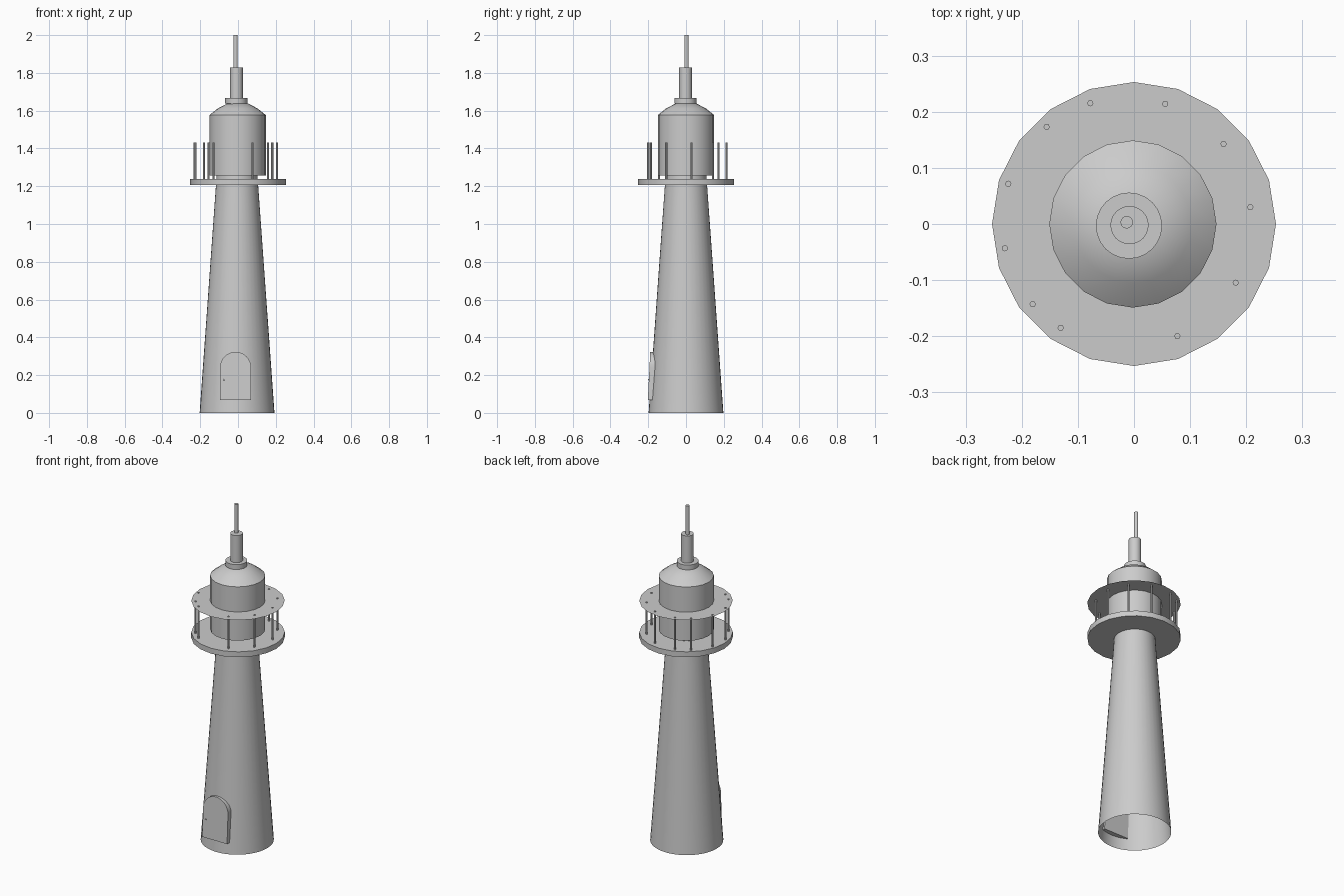
import bpy, bmesh, math

if "Cube" in bpy.data.objects:
    bpy.data.objects.remove(bpy.data.objects["Cube"])


def finish(bm, name):
    bmesh.ops.recalc_face_normals(bm, faces=bm.faces)
    me = bpy.data.meshes.new(name)
    bm.to_mesh(me)
    bm.free()
    ob = bpy.data.objects.new(name, me)
    bpy.context.collection.objects.link(ob)
    bpy.ops.object.select_all(action='DESELECT')
    ob.select_set(True)
    bpy.context.view_layer.objects.active = ob
    bpy.ops.object.shade_smooth_by_angle(angle=math.radians(30))
    return ob


def lathe(name, profile, centre=(0, 0), sides=32, cap_bottom=True, cap_top=True):
    """Revolve (radius, z) points around a vertical axis."""
    bm = bmesh.new()
    rings = []
    for r, z in profile:
        rings.append([bm.verts.new((centre[0] + r * math.cos(2 * math.pi * i / sides),
                                    centre[1] + r * math.sin(2 * math.pi * i / sides), z))
                      for i in range(sides)])
    for a, b in zip(rings, rings[1:]):
        for i in range(sides):
            j = (i + 1) % sides
            bm.faces.new((a[i], a[j], b[j], b[i]))
    if cap_bottom:
        bm.faces.new(rings[0][::-1])
    if cap_top:
        bm.faces.new(rings[-1])
    return finish(bm, name)


# Tapered tower, open underneath
lathe("tower", [(0.198, 0), (0.108, 1.257)], (-0.005, 0), 40, cap_bottom=False)

# Gallery deck and the thin sheet above it
lathe("gallery_deck", [(0.253, 1.206), (0.253, 1.238)], sides=20)
lathe("gallery_canopy", [(0.146, 1.427), (0.253, 1.427)], sides=20,
      cap_bottom=False, cap_top=False)

# Gallery posts, with a wider gap at the front
for n, deg in enumerate((-66, -29, 7, 39, 72, 107, 130, 162, 192, 221, 238)):
    t = math.radians(deg)
    c = (-0.013 + 0.222 * math.cos(t), 0.003 + 0.222 * math.sin(t))
    lathe(f"gallery_post_{n + 1}", [(0.0055, 1.235), (0.0055, 1.431)], c, 8)

# Lantern room with its roof
lathe("lantern_room", [(0.149, 1.256), (0.149, 1.577), (0.105, 1.612), (0.055, 1.638)],
      (-0.002, 0), 20)

# Finial: collar, chimney, spire
lathe("roof_neck", [(0.052, 1.61), (0.052, 1.64)], (-0.009, -0.003), 24)
lathe("roof_collar", [(0.059, 1.638), (0.059, 1.667)], (-0.009, -0.003), 24)
lathe("chimney", [(0.034, 1.66), (0.034, 1.829)], (-0.008, -0.002), 24)
lathe("spire", [(0.011, 1.82), (0.011, 2.0)], (-0.013, 0.003), 16)

# Arched door leaning with the wall
bm = bmesh.new()
cx, half, z0, spring = -0.013, 0.082, 0.068, 0.241
outline = [(cx - half, z0), (cx + half, z0)]
outline += [(cx + half * math.cos(math.pi * i / 16), spring + half * math.sin(math.pi * i / 16))
            for i in range(17)]
front = [bm.verts.new((x, -0.202 + 0.05 * (z - z0), z)) for x, z in outline]
back = [bm.verts.new((x, -0.165 + 0.05 * (z - z0), z)) for x, z in outline]
bm.faces.new(front)
bm.faces.new(back[::-1])
for i in range(len(front)):
    j = (i + 1) % len(front)
    bm.faces.new((front[i], back[i], back[j], front[j]))
finish(bm, "door")

# Door knob
bm = bmesh.new()
bmesh.ops.create_uvsphere(bm, u_segments=10, v_segments=6, radius=0.004)
bmesh.ops.translate(bm, verts=bm.verts, vec=(-0.074, -0.197, 0.176))
finish(bm, "door_knob")
